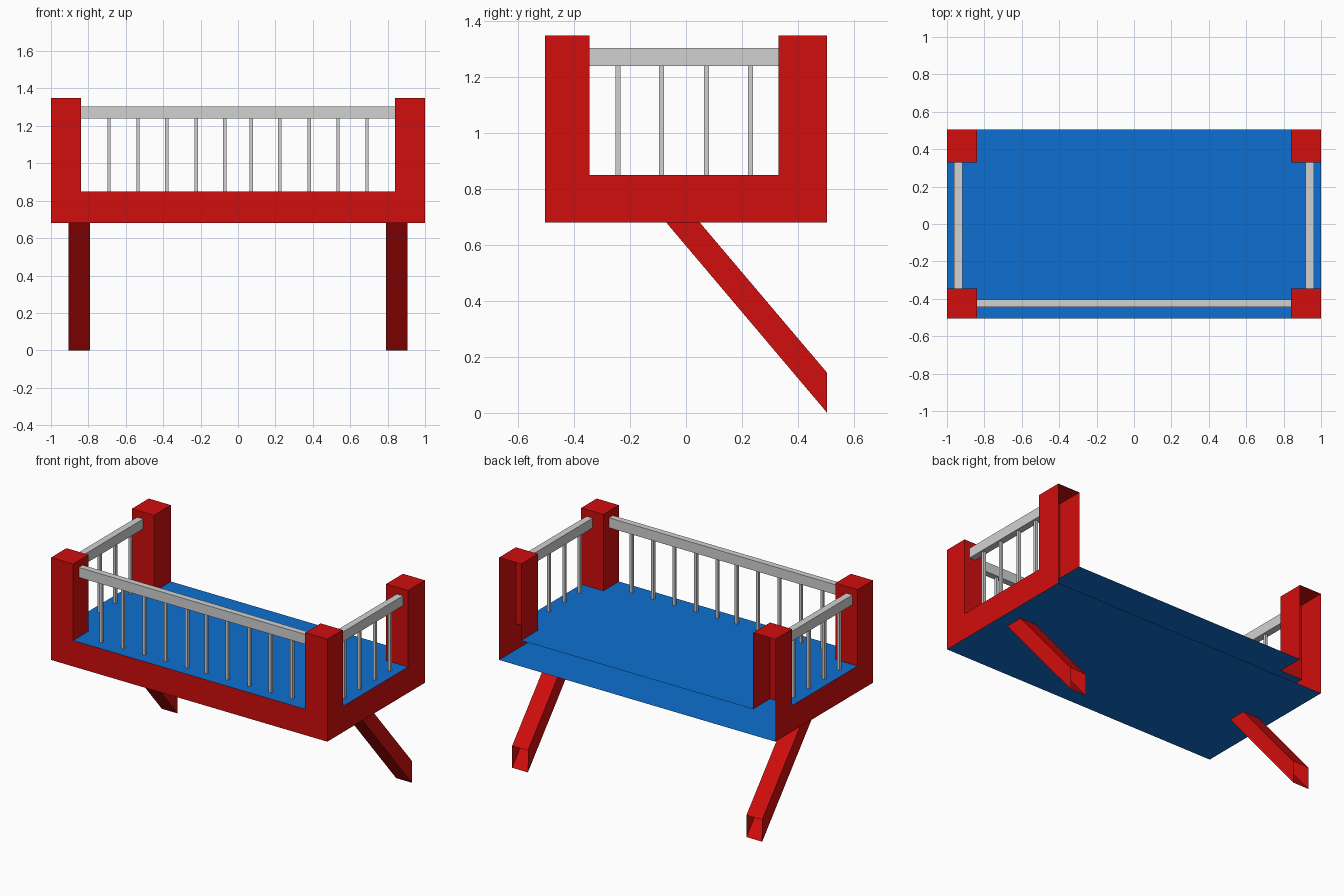
import bpy
import bmesh
from mathutils import Vector

cube = bpy.data.objects.get("Cube")
if cube:
    bpy.data.objects.remove(cube, do_unlink=True)


def material(name, rgb):
    m = bpy.data.materials.new(name)
    m.use_nodes = True
    m.diffuse_color = (*rgb, 1)
    m.node_tree.nodes["Principled BSDF"].inputs["Base Color"].default_value = (*rgb, 1)
    return m


RED = material("red", (0.64, 0.004, 0.004))
BLUE = material("blue", (0.004, 0.16, 0.64))
GREY = material("light grey", (0.64, 0.64, 0.64))


def finish(bm, name, mat):
    mesh = bpy.data.meshes.new(name)
    bm.to_mesh(mesh)
    bm.free()
    mesh.materials.append(mat)
    obj = bpy.data.objects.new(name, mesh)
    bpy.context.collection.objects.link(obj)
    return obj


def box(name, lo, hi, mat, open_sides=()):
    """Box between two corners, leaving out faces that point along open_sides."""
    lo, hi = Vector(lo), Vector(hi)
    bm = bmesh.new()
    bmesh.ops.create_cube(bm, size=1)
    bm.normal_update()
    drop = [f for f in bm.faces if any(f.normal.dot(Vector(d)) > 0.9 for d in open_sides)]
    bmesh.ops.delete(bm, geom=drop, context='FACES')
    for v in bm.verts:
        v.co = (lo + hi) / 2 + v.co * (hi - lo)
    return finish(bm, name, mat)


def sheet(name, points, mat):
    bm = bmesh.new()
    bm.faces.new([bm.verts.new(p) for p in points])
    return finish(bm, name, mat)


BACK, UP, DOWN = (0, 1, 0), (0, 0, 1), (0, 0, -1)
HALF_D = 0.505           # half depth
BASE, DECK, TOP = 0.68, 0.85, 1.35
POST_X = 0.84            # inner face of the posts
FRONT_Y, BACK_Y = -0.345, 0.33

# Hollow base: red walls, open at the back, with a blue underside
base = box("base_walls", (-1, -HALF_D, BASE), (1, HALF_D, DECK), RED, (BACK, UP))
base.data.materials.append(BLUE)
for p in base.data.polygons:
    p.material_index = 1 if p.normal.z < -0.9 else 0

# Deck, notched where the hollow back posts stand
sheet("deck", [(-1, -HALF_D, DECK), (1, -HALF_D, DECK), (1, BACK_Y, DECK),
               (POST_X, BACK_Y, DECK), (POST_X, HALF_D, DECK),
               (-POST_X, HALF_D, DECK), (-POST_X, BACK_Y, DECK), (-1, BACK_Y, DECK)], BLUE)

for side, s in (("left", 1), ("right", -1)):
    x0, x1 = sorted((s * POST_X, s))
    # Corner posts, the back ones open towards the wall
    box(f"front_post_{side}", (x0, -HALF_D, DECK), (x1, FRONT_Y, TOP), RED, (DOWN,))
    box(f"back_post_{side}", (x0, BACK_Y, DECK), (x1, HALF_D, TOP), RED, (DOWN, BACK))

    # Side rail and its bars
    cx = s * 0.94
    box(f"side_rail_{side}", (cx - 0.022, FRONT_Y, 1.24), (cx + 0.022, BACK_Y, 1.305), GREY)
    for i, y in enumerate((-0.243, -0.087, 0.073, 0.23)):
        box(f"side_bar_{side}_{i + 1}", (cx - 0.009, y - 0.009, DECK),
            (cx + 0.009, y + 0.009, 1.24), GREY)

    # Slanted hollow brace, cut upright and open at the wall
    brace = box(f"brace_{side}", (s * 0.848 - 0.057, 0, 0), (s * 0.848 + 0.057, 1, 1),
                RED, (BACK, DOWN))
    for v in brace.data.vertices:
        upper = v.co.z > 0.5
        if v.co.y > 0.5:
            v.co.y, v.co.z = HALF_D, 0.143 if upper else 0
        else:
            v.co.y, v.co.z = 0.05 if upper else -0.07, BASE
    # Restore the sloping underside
    a, b = s * 0.848 - 0.057, s * 0.848 + 0.057
    sheet(f"brace_underside_{side}", [(a, -0.07, BASE), (a, HALF_D, 0),
                                      (b, HALF_D, 0), (b, -0.07, BASE)], RED)

# Front rail and its bars
RAIL_Y = -0.425
box("front_rail", (-POST_X, RAIL_Y - 0.02, 1.24), (POST_X, RAIL_Y + 0.02, 1.305), GREY)
for i, x in enumerate((0.07, 0.223, 0.38, 0.535, 0.69)):
    for side, s in (("left", 1), ("right", -1)):
        box(f"front_bar_{side}_{i + 1}", (s * x - 0.009, RAIL_Y - 0.009, DECK),
            (s * x + 0.009, RAIL_Y + 0.009, 1.24), GREY)
